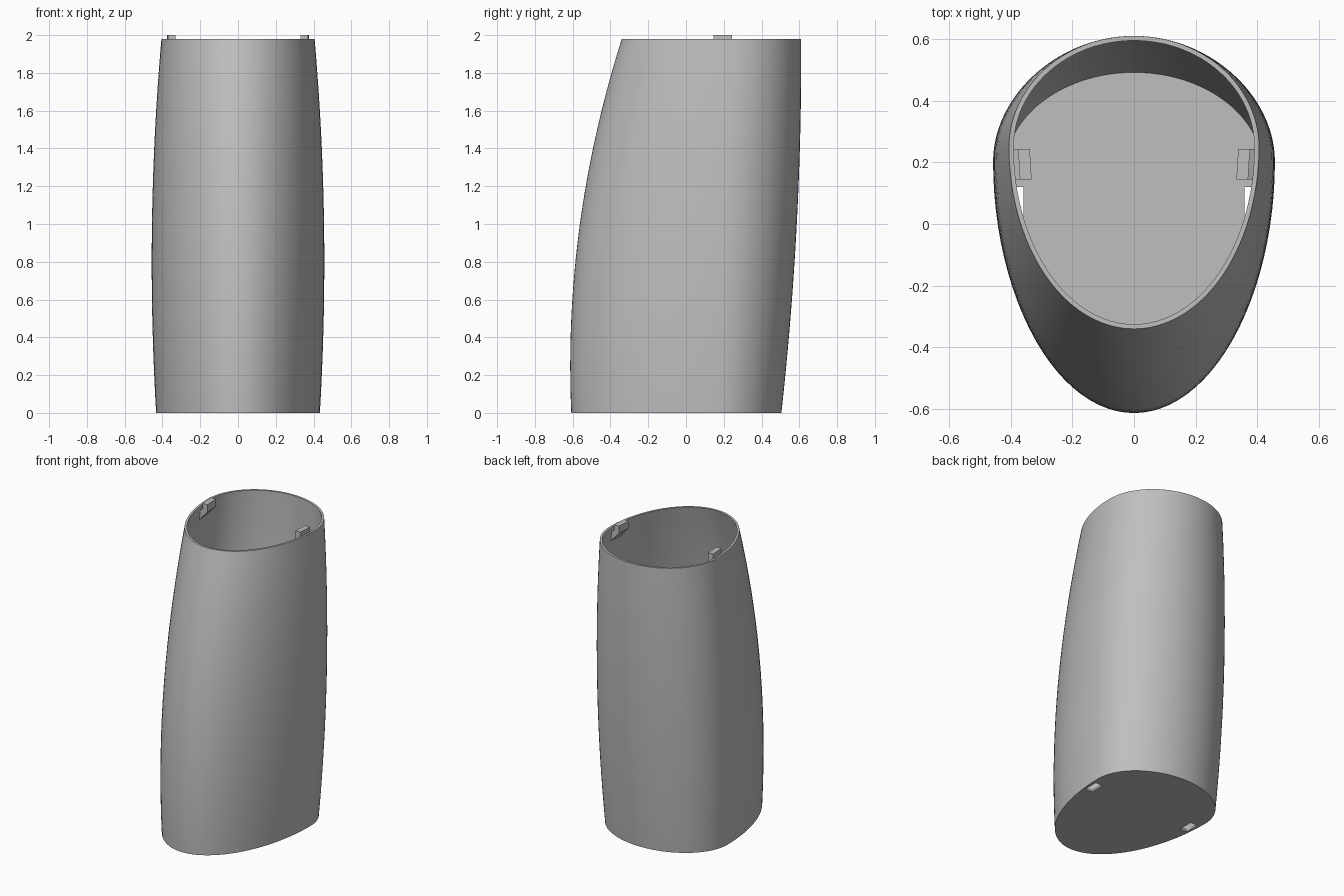
import bpy, bmesh, math

cube = bpy.data.objects.get("Cube")
if cube:
    bpy.data.objects.remove(cube)

TOP, WALL, SEGS, LEVELS = 1.98, 0.015, 96, 24

grey = bpy.data.materials.new("plain_grey")
grey.use_nodes = True
colour = (0.52, 0.52, 0.52, 1)
grey.diffuse_color = colour
grey.node_tree.nodes["Principled BSDF"].inputs["Base Color"].default_value = colour


def make_object(name, bm):
    bmesh.ops.recalc_face_normals(bm, faces=bm.faces)
    mesh = bpy.data.meshes.new(name)
    bm.to_mesh(mesh)
    bm.free()
    mesh.materials.append(grey)
    obj = bpy.data.objects.new(name, mesh)
    bpy.context.collection.objects.link(obj)
    return obj


def ring(bm, z, inset):
    """Egg-shaped cross-section at height z, drawn in by inset."""
    half = 0.457 - 0.037 * (z - 0.8) ** 2 - inset
    front = -0.613 + 0.0912 * (z - 0.25) ** 2 + inset
    back = 0.61 - 0.105 * ((1.9 - z) / 1.9) ** 2 - inset
    mid = 0.17 + 0.04 * z
    verts = []
    for i in range(SEGS):
        a = math.tau * i / SEGS
        reach = back - mid if math.sin(a) > 0 else mid - front
        verts.append(bm.verts.new((half * math.cos(a), mid + reach * math.sin(a), z)))
    return verts


def prism(name, profile, y0, y1, side, lean=0.0):
    """Extrude an x-z profile along y, on the given side."""
    bm = bmesh.new()
    ends = [[bm.verts.new((side * (x + s), y, z)) for x, z in profile]
            for y, s in ((y0, -lean), (y1, lean))]
    bm.faces.new(ends[0])
    bm.faces.new(ends[1])
    for i in range(len(profile)):
        j = (i + 1) % len(profile)
        bm.faces.new((ends[0][i], ends[0][j], ends[1][j], ends[1][i]))
    return make_object(name, bm)


# Hollow body: up the outside, over the rim, down the inside to the floor
bm = bmesh.new()
outer = [ring(bm, TOP * i / LEVELS, 0) for i in range(LEVELS + 1)]
inner = [ring(bm, WALL + (TOP - WALL) * i / LEVELS, WALL) for i in range(LEVELS, -1, -1)]
rings = outer + inner
for low, high in zip(rings, rings[1:]):
    for i in range(SEGS):
        j = (i + 1) % SEGS
        bm.faces.new((low[i], low[j], high[j], high[i]))
bm.faces.new(rings[0])
bm.faces.new(rings[-1])
body = make_object("shell_body", bm)

bpy.context.view_layer.objects.active = body
body.select_set(True)
bpy.ops.object.shade_smooth_by_angle(angle=math.radians(35))

# Slots through the floor
slot_profile = [(0.358, -0.05), (0.41, -0.05), (0.41, 0.05), (0.358, 0.05)]
for side in (-1, 1):
    cutter = prism("slot_cutter", slot_profile, 0.02, 0.12, side)
    cutter.hide_render = True
    cut = body.modifiers.new("slot", 'BOOLEAN')
    cut.operation = 'DIFFERENCE'
    cut.solver = 'EXACT'
    cut.object = cutter
    bpy.ops.object.modifier_apply(modifier=cut.name)
    bpy.data.objects.remove(cutter)

# Wedge-shaped clips inside the rim, with a tab standing above it
clip_profile = [(0.335, 2.0), (0.373, 2.0), (0.373, 1.96), (0.392, 1.95),
                (0.398, 1.88), (0.335, 1.95)]
for side, name in ((1, "left_clip"), (-1, "right_clip")):
    prism(name, clip_profile, 0.145, 0.243, side, lean=0.003)
